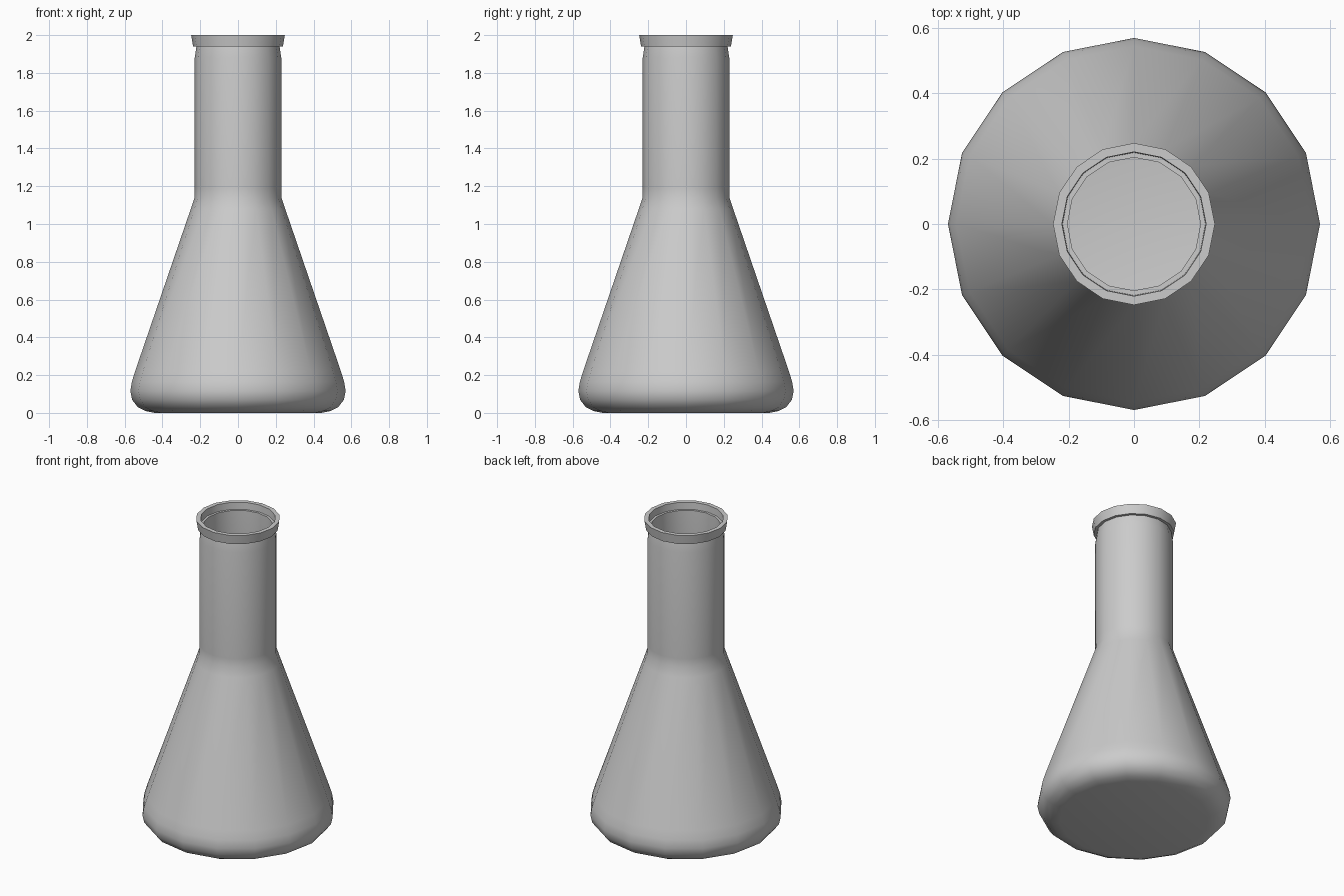
import bpy, bmesh, math

if "Cube" in bpy.data.objects:
    bpy.data.objects.remove(bpy.data.objects["Cube"])

SIDES = 16


def lathe(name, profile):
    """Revolve an (r, z) profile around z; r = 0 ends close on the axis."""
    bm = bmesh.new()
    verts = [bm.verts.new((r, 0, z)) for r, z in profile]
    edges = [bm.edges.new(pair) for pair in zip(verts, verts[1:])]
    bmesh.ops.spin(bm, geom=verts + edges, cent=(0, 0, 0), axis=(0, 0, 1),
                   angle=math.tau, steps=SIDES)
    bmesh.ops.remove_doubles(bm, verts=bm.verts, dist=0.0005)
    bmesh.ops.recalc_face_normals(bm, faces=bm.faces)
    mesh = bpy.data.meshes.new(name)
    bm.to_mesh(mesh)
    bm.free()
    obj = bpy.data.objects.new(name, mesh)
    bpy.context.collection.objects.link(obj)
    bpy.context.view_layer.objects.active = obj
    obj.select_set(True)
    bpy.ops.object.shade_smooth_by_angle(angle=math.radians(35))
    obj.select_set(False)
    return obj


# Outside: flat base, rounded heel, cone, neck and flared lip
outer = [(0, 0), (0.44, 0), (0.49, 0.01), (0.53, 0.03), (0.56, 0.068),
         (0.57, 0.115), (0.562, 0.165), (0.545, 0.22),
         (0.25, 1.08), (0.23, 1.14), (0.229, 1.19), (0.229, 1.88), (0.22, 1.94),
         (0.238, 1.94), (0.248, 2.0)]

# Inside: recessed lip step, then a thin wall following the outside
inner = [(0.221, 2.0), (0.219, 1.955), (0.204, 1.955), (0.204, 1.14),
         (0.53, 0.19), (0.545, 0.115), (0.51, 0.05), (0.44, 0.025), (0, 0.025)]

lathe("flask_body", outer + inner)
